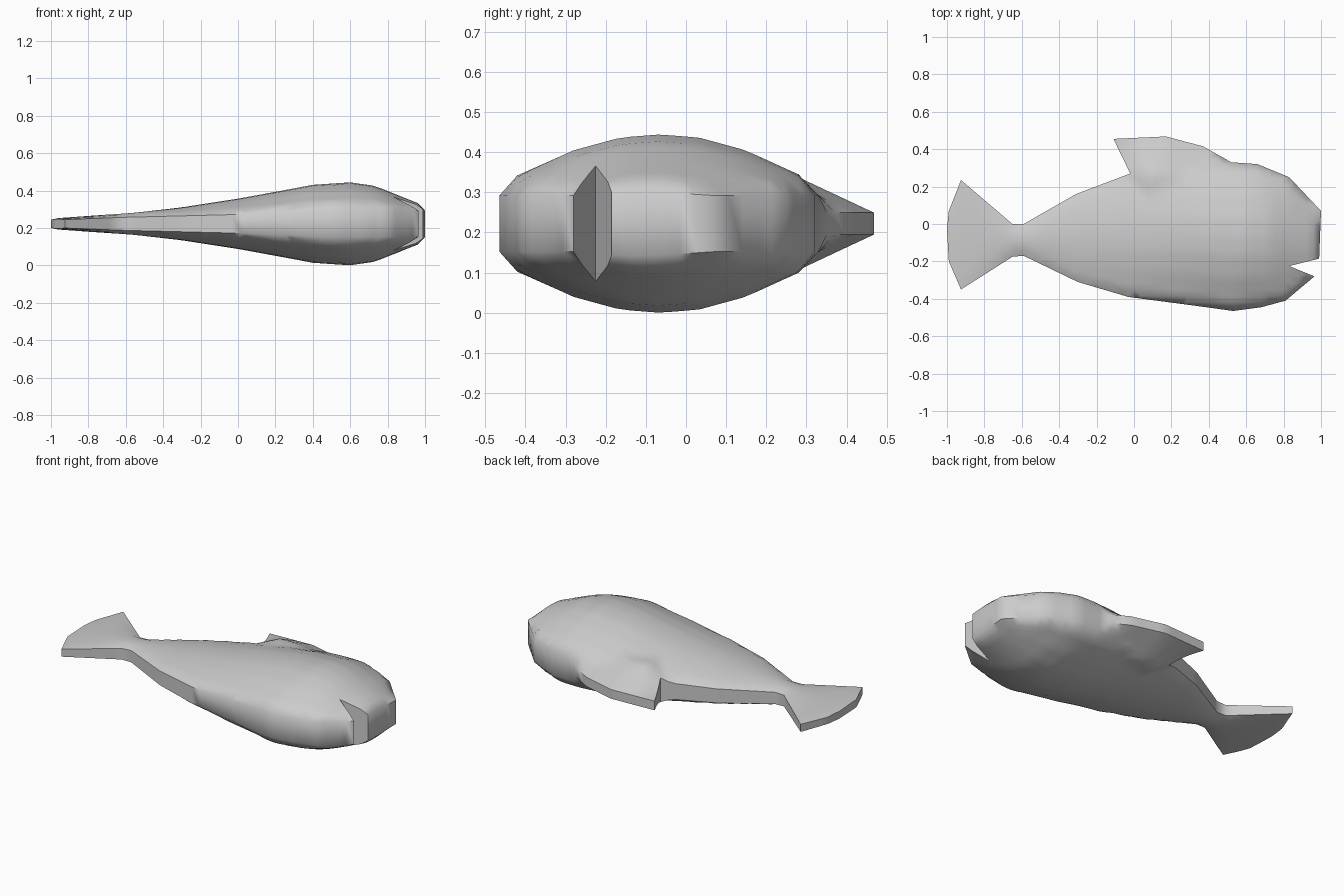
import bpy, bmesh, math
from mathutils import Vector, geometry

if "Cube" in bpy.data.objects:
    bpy.data.objects.remove(bpy.data.objects["Cube"])

MID_Z = 0.222

# Fish outline seen from the side it lies on: tail, belly, jaw, mouth notch, head, dorsal fin
OUTLINE = [(-0.925, -0.35), (-0.65, -0.175), (-0.59, -0.17), (-0.3, -0.31), (-0.03, -0.39),
           (0.35, -0.44), (0.53, -0.465), (0.68, -0.445), (0.81, -0.41), (0.965, -0.28),
           (0.83, -0.225), (0.99, -0.185), (1.0, 0.07), (0.83, 0.25), (0.66, 0.32),
           (0.52, 0.33), (0.37, 0.415), (0.17, 0.468), (-0.11, 0.455), (-0.02, 0.27),
           (-0.31, 0.16), (-0.59, 0.0), (-0.65, 0.0), (-0.925, 0.235), (-0.99, 0.07),
           (-1.0, -0.03), (-0.99, -0.2)]

# Body edges and thickness along x
BELLY = [(-1, -0.25), (-0.925, -0.35)] + OUTLINE[1:10] + [(1.0, -0.21)]
BACK = [(-1, 0.05), (-0.99, 0.07), (-0.925, 0.235), (-0.65, 0.0), (-0.59, 0.0), (-0.31, 0.16),
        (-0.02, 0.27), (0.2, 0.32), (0.52, 0.33), (0.66, 0.32), (0.83, 0.25), (1.0, 0.07)]
FIN_TOP = [(-0.11, 0.455), (0.17, 0.468), (0.37, 0.415), (0.52, 0.33)]
THICK = [(-1, 0.022), (-0.97, 0.03), (-0.55, 0.06), (-0.3, 0.088), (0, 0.135), (0.4, 0.209),
         (0.6, 0.222), (0.73, 0.203), (0.96, 0.112), (1.0, 0.073)]
RIM = [(-1, 0.02), (-0.6, 0.035), (0, 0.05), (0.5, 0.07), (1.0, 0.07)]
ROUND = [(0, 1), (0.25, 0.95), (0.55, 0.74), (0.9, 0.33), (1, 0)]


def interp(table, x):
    if x <= table[0][0]:
        return table[0][1]
    for (x0, v0), (x1, v1) in zip(table, table[1:]):
        if x <= x1:
            return v0 + (v1 - v0) * (x - x0) / (x1 - x0)
    return table[-1][1]


def half_thickness(x, y):
    lo, hi = interp(BELLY, x), interp(BACK, x)
    rim = min(interp(RIM, x), interp(THICK, x))
    t = abs(y - (lo + hi) / 2) / ((hi - lo) / 2)
    h = rim + (interp(THICK, x) - rim) * interp(ROUND, t)
    if -0.12 < x < 0.52 and y > 0.1:
        # dorsal fin tapers to a thin upper edge
        top = interp(FIN_TOP, x)
        if y > hi:
            h = rim + (0.0275 - rim) * min(1, (y - hi) / max(top - hi, 0.001))
        slope = 0.47 * min(1, max(0, (x + 0.12) / 0.2))
        h = max(h, 0.0275 + min(top - y, 0.2) * slope)
    return h


# Subdivided outline plus interior grid points
pts = []
for a, b in zip(OUTLINE, OUTLINE[1:] + OUTLINE[:1]):
    a, b = Vector(a), Vector(b)
    n = math.ceil((b - a).length / 0.05)
    pts += [a.lerp(b, i / n) for i in range(n)]
rim_count = len(pts)
rim_pts = list(pts)
for i in range(-24, 25):
    for j in range(-13, 14):
        p = Vector((i * 0.04, j * 0.035))
        if min((p - q).length for q in rim_pts) > 0.022:
            pts.append(p)
verts, _, faces, *_ = geometry.delaunay_2d_cdt(pts, [], [list(range(rim_count))], 1, 1e-5)

# Upper and lower skins joined by the rim wall
bm = bmesh.new()
upper = [bm.verts.new((p.x, p.y, MID_Z + half_thickness(p.x, p.y))) for p in verts]
lower = [bm.verts.new((p.x, p.y, MID_Z - half_thickness(p.x, p.y))) for p in verts]
for f in faces:
    bm.faces.new([upper[i] for i in f])
pair = dict(zip(upper, lower))
border = [e for e in bm.edges if len(e.link_faces) == 1]
for f in faces:
    bm.faces.new([lower[i] for i in reversed(f)])
for e in border:
    a, b = e.verts
    bm.faces.new((a, b, pair[b], pair[a]))
bmesh.ops.delete(bm, geom=[v for v in bm.verts if not v.link_faces], context='VERTS')
bmesh.ops.recalc_face_normals(bm, faces=bm.faces)
mesh = bpy.data.meshes.new("fish_body")
bm.to_mesh(mesh)
bm.free()
fish = bpy.data.objects.new("fish_body", mesh)
bpy.context.collection.objects.link(fish)
bpy.context.view_layer.objects.active = fish
fish.select_set(True)
bpy.ops.object.shade_smooth_by_angle(angle=math.radians(50))
